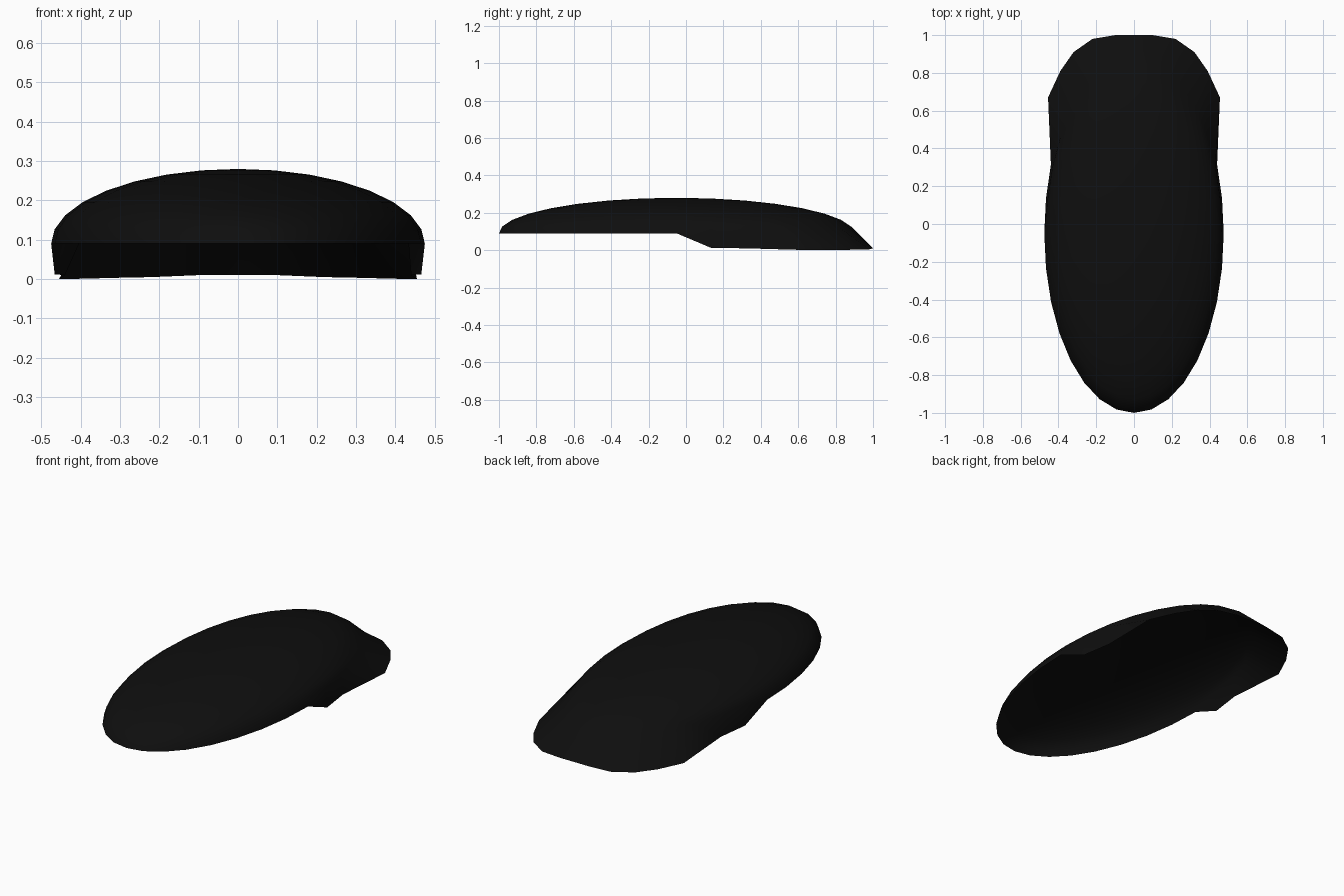
import bpy, bmesh, math

if "Cube" in bpy.data.objects:
    bpy.data.objects.remove(bpy.data.objects["Cube"])

RX, RY, RZ = 0.475, 0.95, 0.19      # dome radii
CY, CZ = -0.05, 0.09                # dome centre

black = bpy.data.materials.new("black")
black.diffuse_color = (0.0045, 0.0045, 0.0045, 1)
black.use_nodes = True
black.node_tree.nodes["Principled BSDF"].inputs["Base Color"].default_value = black.diffuse_color

# Rear skirt rim, by angle step from the widest point to the back: (x, y, z)
SKIRT = {0: (0.475, -0.05, 0.09), 1: (0.466, 0.135, 0.012), 2: (0.44, 0.315, 0.01),
         3: (0.455, 0.67, 0.0), 4: (0.39, 0.81, 0.001), 5: (0.32, 0.91, 0.003),
         6: (0.22, 0.98, 0.005), 7: (0.10, 1.0, 0.01), 8: (0.0, 1.0, 0.01)}

# Open dome: upper half of a sphere
bm = bmesh.new()
bmesh.ops.create_uvsphere(bm, u_segments=32, v_segments=16, radius=1)
bmesh.ops.delete(bm, geom=[v for v in bm.verts if v.co.z < -0.01], context='VERTS')

for v in bm.verts:
    x, y, z = v.co
    v.co = (x * RX, y * RY + CY, z * RZ + CZ)
    # Pull the rear half of the rim down and outwards
    if abs(z) < 0.01 and y > -0.01:
        step = round(math.atan2(y, abs(x)) / math.radians(11.25))
        sx, sy, sz = SKIRT[step]
        v.co = (math.copysign(sx, x), sy, sz)

for f in bm.faces:
    f.smooth = True
mesh = bpy.data.meshes.new("shell_cover")
bm.to_mesh(mesh)
bm.free()
mesh.materials.append(black)
shell = bpy.data.objects.new("shell_cover", mesh)
bpy.context.collection.objects.link(shell)
